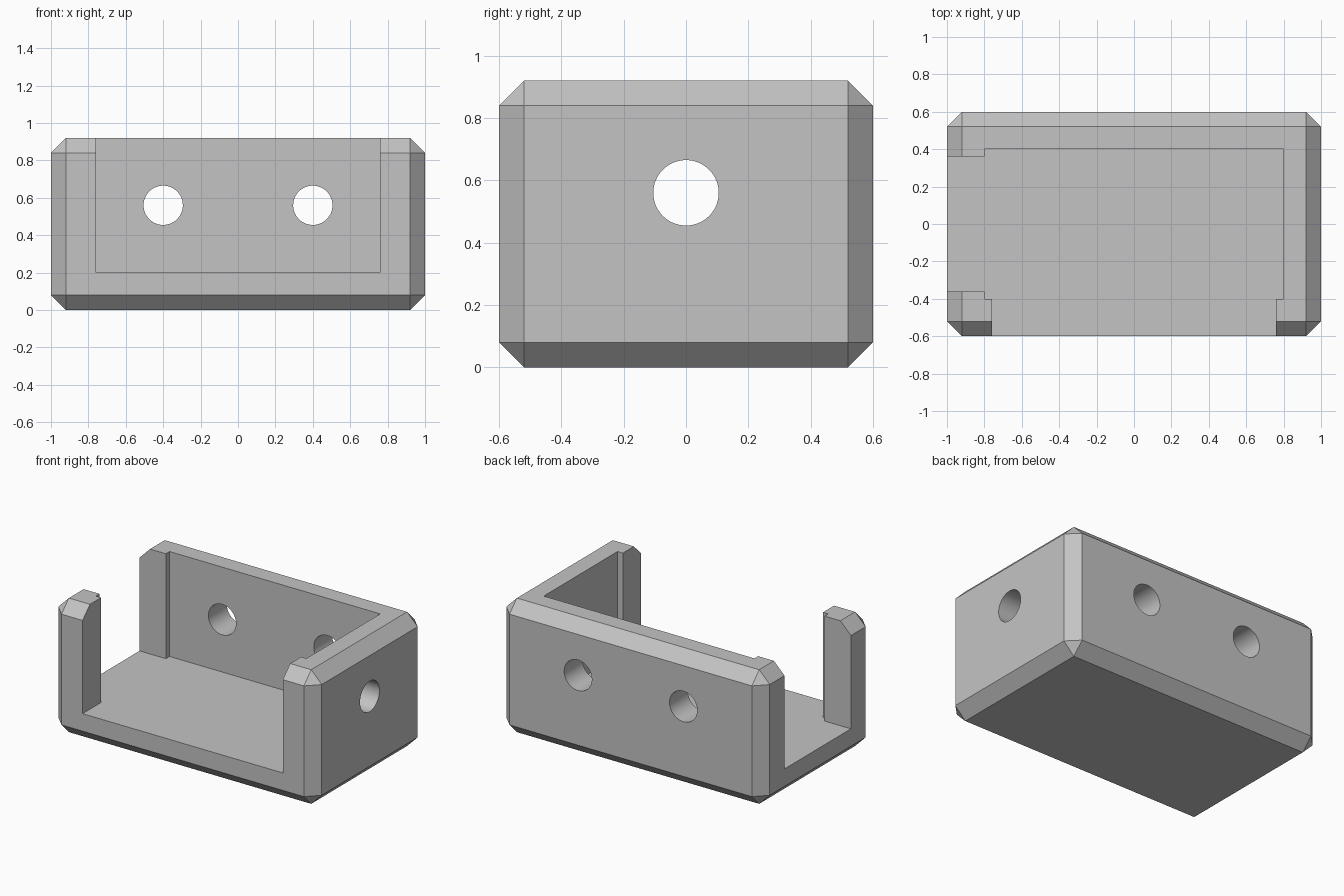
import bpy, bmesh, math

cube = bpy.data.objects.get("Cube")
if cube:
    bpy.data.objects.remove(cube, do_unlink=True)

grey = bpy.data.materials.new("plain grey")
grey.use_nodes = True
colour = (0.55, 0.55, 0.55, 1)
grey.diffuse_color = colour
grey.node_tree.nodes["Principled BSDF"].inputs["Base Color"].default_value = colour

HEIGHT, FLOOR, HOLE_Z = 0.92, 0.2, 0.56

# Bracket body: a block with every edge chamfered
bpy.ops.mesh.primitive_cube_add(size=1, location=(0, 0, HEIGHT / 2))
body = bpy.context.object
body.name = "bracket_body"
body.scale = (2, 1.2, HEIGHT)
bpy.ops.object.transform_apply(location=True, scale=True)
body.data.materials.append(grey)
chamfer = body.modifiers.new("chamfer", "BEVEL")
chamfer.width = 0.08
chamfer.segments = 1


def cut(cutter, name):
    cutter.name = name
    cutter.hide_render = True
    cutter.data.materials.append(grey)
    mod = body.modifiers.new(name, "BOOLEAN")
    mod.operation = "DIFFERENCE"
    mod.solver = "EXACT"
    mod.object = cutter


# Cavity outline, open at the front and on the model's right side
outline = [(-1.2, -0.36), (-0.8, -0.36), (-0.8, -0.4), (-0.76, -0.4),
           (-0.76, -0.8), (0.76, -0.8), (0.76, -0.4), (0.8, -0.4),
           (0.8, 0.4), (-0.8, 0.4), (-0.8, 0.36), (-1.2, 0.36)]
bm = bmesh.new()
face = bm.faces.new([bm.verts.new((x, y, FLOOR)) for x, y in outline])
top = bmesh.ops.extrude_face_region(bm, geom=[face])["geom"]
bmesh.ops.translate(bm, vec=(0, 0, 1),
                    verts=[v for v in top if isinstance(v, bmesh.types.BMVert)])
bmesh.ops.recalc_face_normals(bm, faces=bm.faces)
mesh = bpy.data.meshes.new("cavity_cutter")
bm.to_mesh(mesh)
bm.free()
cavity = bpy.data.objects.new("cavity_cutter", mesh)
bpy.context.collection.objects.link(cavity)
cut(cavity, "cavity_cutter")

# Round holes: two through the back wall, one through the side wall
holes = [("back_hole_right", (-0.4, 0.5, HOLE_Z), (math.pi / 2, 0, 0)),
         ("back_hole_left", (0.4, 0.5, HOLE_Z), (math.pi / 2, 0, 0)),
         ("side_hole", (0.9, 0, HOLE_Z), (0, math.pi / 2, 0))]
for name, place, turn in holes:
    bpy.ops.mesh.primitive_cylinder_add(vertices=64, radius=0.105, depth=0.4,
                                        location=place, rotation=turn)
    cut(bpy.context.object, name)

# Apply the cuts, then remove the cutters
bpy.ops.object.select_all(action="DESELECT")
body.select_set(True)
bpy.context.view_layer.objects.active = body
cutters = [m.object for m in body.modifiers if m.type == "BOOLEAN"]
for mod in list(body.modifiers):
    bpy.ops.object.modifier_apply(modifier=mod.name)
for cutter in cutters:
    bpy.data.objects.remove(cutter, do_unlink=True)
bpy.ops.object.shade_smooth_by_angle(angle=math.radians(25))
